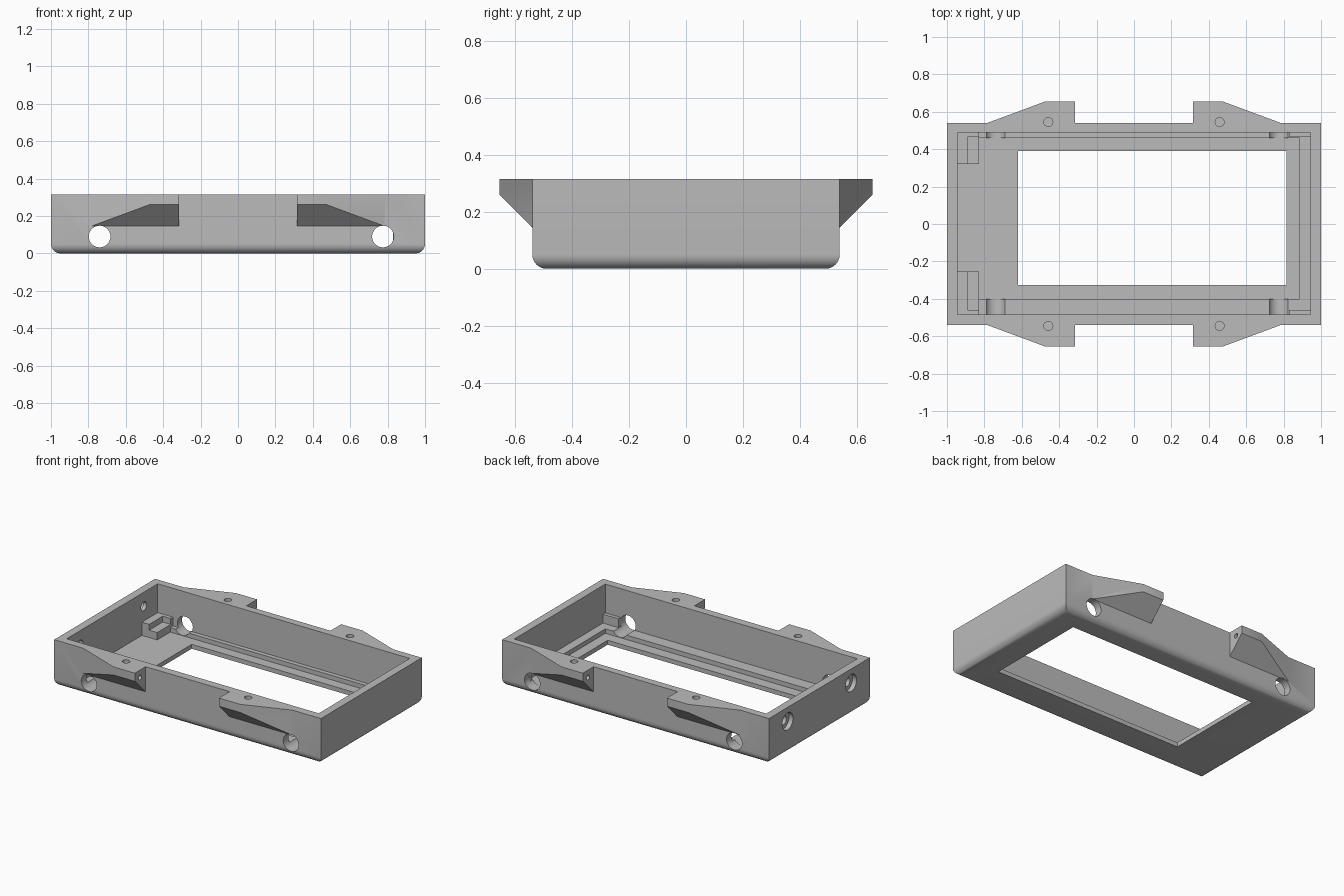
import bpy, bmesh, math
from mathutils import Vector

if "Cube" in bpy.data.objects:
    bpy.data.objects.remove(bpy.data.objects["Cube"])

grey = bpy.data.materials.new("matte_grey")
grey.diffuse_color = (0.5, 0.5, 0.5, 1)
grey.use_nodes = True
grey.node_tree.nodes["Principled BSDF"].inputs["Base Color"].default_value = grey.diffuse_color
H = 0.315           # overall height
FLOOR, LEDGE = 0.03, 0.06


def finish(bm, name):
    bmesh.ops.recalc_face_normals(bm, faces=bm.faces[:])
    me = bpy.data.meshes.new(name)
    bm.to_mesh(me)
    bm.free()
    me.materials.append(grey)
    ob = bpy.data.objects.new(name, me)
    bpy.context.collection.objects.link(ob)
    return ob


def hull(name, points):
    bm = bmesh.new()
    for p in points:
        bm.verts.new(p)
    bmesh.ops.convex_hull(bm, input=bm.verts[:])
    bmesh.ops.dissolve_limit(bm, angle_limit=0.01, verts=bm.verts[:], edges=bm.edges[:])
    return finish(bm, name)


def box(name, x, y, z):
    return hull(name, [(a, b, c) for a in x for b in y for c in z])


def rod(name, start, end, r, sides=32):
    a, b = Vector(start), Vector(end)
    bm = bmesh.new()
    bmesh.ops.create_cone(bm, cap_ends=True, segments=sides, radius1=r, radius2=r,
                          depth=(b - a).length)
    bm.transform((b - a).to_track_quat('Z', 'Y').to_matrix().to_4x4())
    bmesh.ops.translate(bm, verts=bm.verts[:], vec=(a + b) / 2)
    return finish(bm, name)


def combine(target, tool, op='DIFFERENCE'):
    mod = target.modifiers.new(op.lower(), 'BOOLEAN')
    mod.operation, mod.solver, mod.object = op, 'EXACT', tool
    bpy.context.view_layer.objects.active = target
    bpy.ops.object.modifier_apply(modifier=mod.name)
    bpy.data.objects.remove(tool)


# Outer case with rounded bottom edges
case = box("case", (-1, 1), (-0.54, 0.54), (0, H))
bm = bmesh.new()
bm.from_mesh(case.data)
bottom = [e for e in bm.edges if all(v.co.z < 0.001 for v in e.verts)]
bmesh.ops.bevel(bm, geom=bottom, offset=0.05, segments=8, profile=0.5, affect='EDGES')
bm.to_mesh(case.data)
bm.free()

# Four side mounting ears with sloped undersides
for sx in (-1, 1):
    for sy in (-1, 1):
        plan = [(0.785, 0.52, 0.145), (0.785, 0.54, 0.145), (0.475, 0.655, 0.26),
                (0.315, 0.655, 0.26), (0.315, 0.54, 0.145), (0.315, 0.52, 0.145)]
        pts = [(sx * x, sy * y, z) for x, y, low in plan for z in (low, H)]
        combine(case, hull("ear", pts), 'UNION')

# Stepped cavity and the display window
combine(case, box("cavity", (-0.945, 0.945), (-0.485, 0.49), (LEDGE, 1)))
combine(case, box("recess", (-0.945, 0.885), (-0.40, 0.46), (FLOOR, 0.2)))
combine(case, box("window", (-0.62, 0.815), (-0.325, 0.39), (-0.1, 0.2)))

# Large holes through the front and back walls
for x in (-0.74, 0.775):
    for y in (-1, 1):
        combine(case, rod("wall_hole", (x, y * 0.3, 0.09), (x, y * 0.8, 0.09), 0.058))

# Screw holes in the ears: from the top and from the inner end
for sx in (-1, 1):
    for sy in (-1, 1):
        combine(case, rod("top_hole", (sx * 0.458, sy * 0.545, 0.2),
                          (sx * 0.458, sy * 0.545, 0.4), 0.024, 24))
        combine(case, rod("end_hole", (sx * 0.25, sy * 0.60, 0.265),
                          (sx * 0.40, sy * 0.60, 0.265), 0.016, 20))

# Counterbored screw holes in the left wall
for y in (-0.34, 0.34):
    combine(case, rod("counterbore", (-1.1, y, 0.22), (-0.97, y, 0.22), 0.058))
    combine(case, rod("screw_hole", (-1.1, y, 0.22), (-0.9, y, 0.22), 0.03, 24))

# Corner supports: a raised L with a lower seat inside it, and thin ribs on the right
for side, inner, wall, rib in (("back", 0.32, 0.49, 0.465), ("front", -0.255, -0.485, -0.46)):
    seat = box(side + "_corner_support", (-0.95, -0.83), (inner, wall), (FLOOR - 0.005, 0.12))
    combine(seat, box("notch", (-0.89, -0.7), (rib, inner - 0.1 * (1 if wall > 0 else -1)),
                      (0.08, 0.3)))
    box(side + "_right_rib", (0.83, 0.945), (rib, wall), (LEDGE - 0.005, 0.12))

# Smooth round surfaces, keep edges crisp
for ob in bpy.context.scene.objects:
    bpy.ops.object.select_all(action='DESELECT')
    ob.select_set(True)
    bpy.context.view_layer.objects.active = ob
    bpy.ops.object.shade_smooth_by_angle(angle=math.radians(30))
